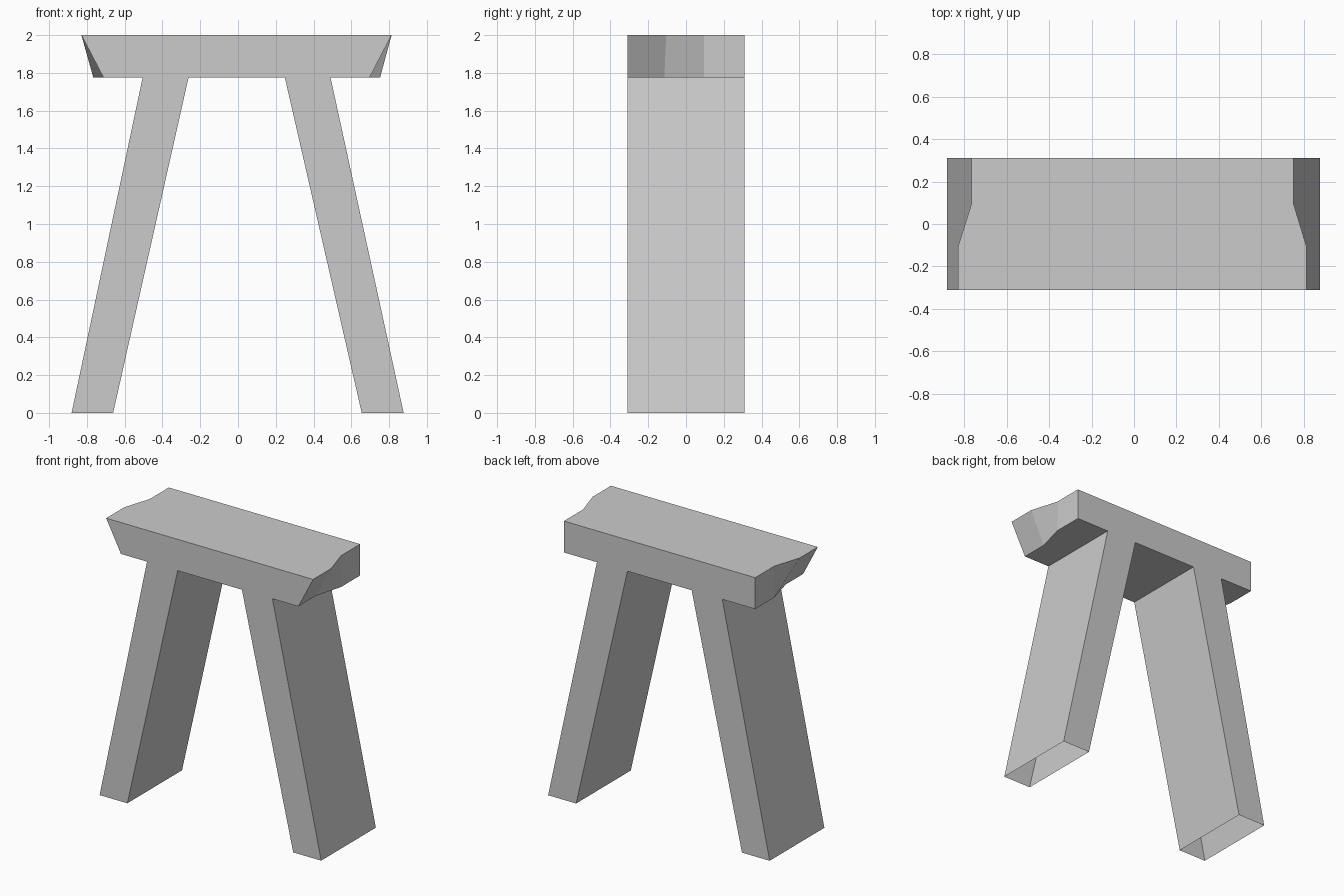
import bpy, bmesh

if "Cube" in bpy.data.objects:
    bpy.data.objects.remove(bpy.data.objects["Cube"])

D = 0.31            # half depth
Z1, Z2 = 1.775, 2   # seat underside and top

bm = bmesh.new()


def line(points):
    return [bm.verts.new(p) for p in points]


def build_side(s, top_x, low_x, end_x, leg_low, leg_high):
    """One end of the seat with its splayed, open-footed leg."""
    # Broken end of the seat, front to back
    top = line([(s * x, y, Z2) for x, y in
                ((top_x, -D), (top_x, -0.105), (end_x, 0.095), (end_x, D))])
    low = line([(s * x, y, Z1) for x, y in
                ((low_x, -D), (low_x, -0.115), (end_x, 0.095), (end_x, D))])
    for i in range(3):
        bm.faces.new((top[i], low[i], low[i + 1], top[i + 1]))

    # Leg corners: outer top, outer foot, inner foot, inner top
    profile = [(leg_high[1], Z1), (leg_low[1], 0), (leg_low[0], 0), (leg_high[0], Z1)]
    front = line([(s * x, -D, z) for x, z in profile])
    back = line([(s * x, D, z) for x, z in profile])
    for i in (0, 2):
        bm.faces.new((front[i], front[i + 1], back[i + 1], back[i]))

    # Underside of the overhang
    bm.faces.new(low + [back[0], front[0]])
    return top, low, front, back


right = build_side(1, 0.813, 0.696, 0.752, (0.655, 0.877), (0.248, 0.49))
left = build_side(-1, 0.829, 0.712, 0.766, (0.661, 0.881), (0.262, 0.505))

# Seat top and the underside between the legs
bm.faces.new(right[0] + left[0][::-1])
bm.faces.new((right[2][3], right[3][3], left[3][3], left[2][3]))

# Continuous front and back faces across seat and legs
for leg, i in ((2, 0), (3, 3)):
    bm.faces.new([right[0][i], right[1][i]] + right[leg]
                 + left[leg][::-1] + [left[1][i], left[0][i]])

bmesh.ops.recalc_face_normals(bm, faces=bm.faces)
mesh = bpy.data.meshes.new("bench")
bm.to_mesh(mesh)
bm.free()
bpy.context.collection.objects.link(bpy.data.objects.new("bench_seat_and_legs", mesh))
